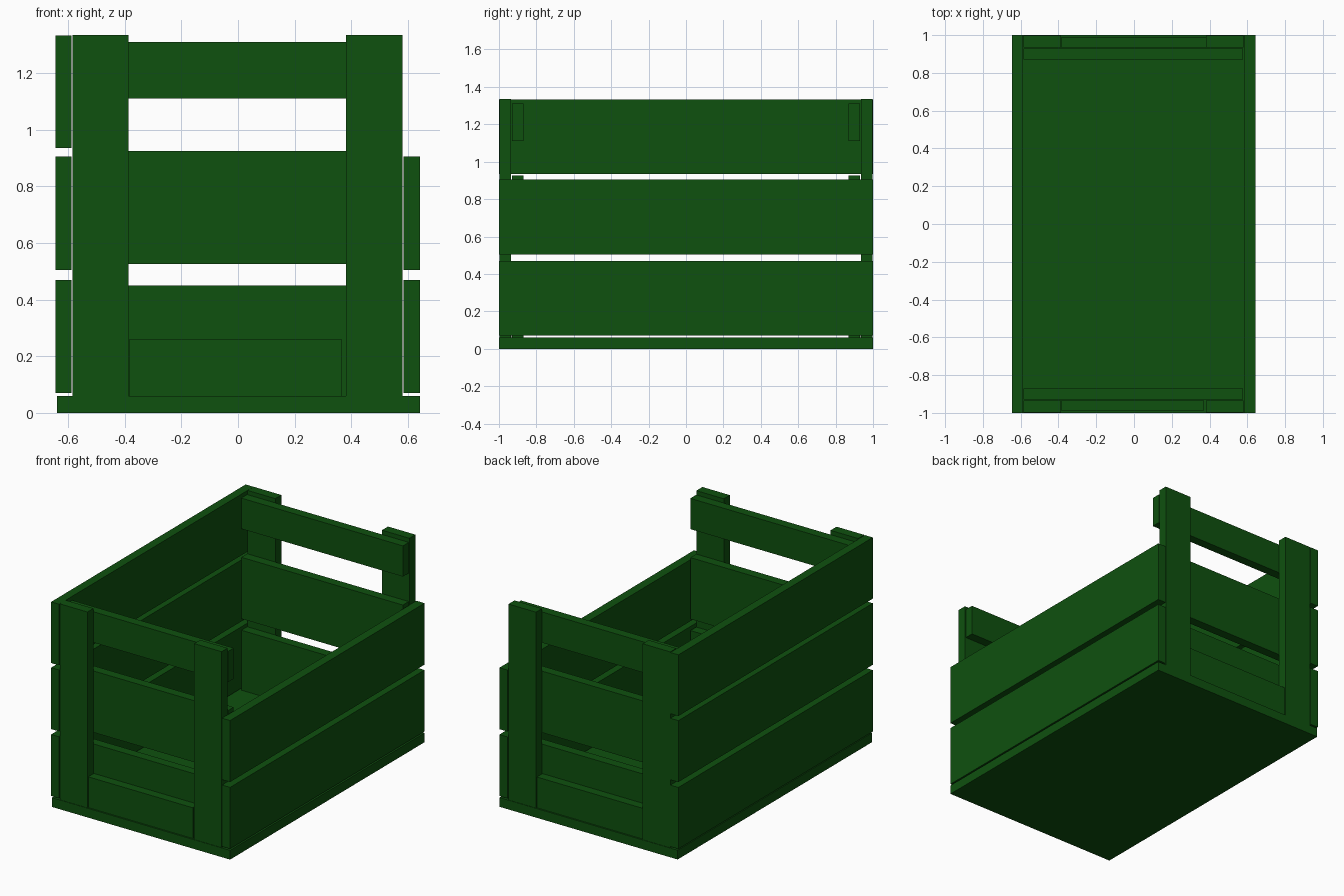
import bpy
import bmesh
from mathutils import Matrix, Vector

old = bpy.data.objects.get("Cube")
if old:
    bpy.data.objects.remove(old, do_unlink=True)

# Single painted-wood colour
GREEN = (0.0045, 0.082, 0.0045, 1.0)
paint = bpy.data.materials.new("dark_green_paint")
paint.use_nodes = True
paint.diffuse_color = GREEN
bsdf = next(n for n in paint.node_tree.nodes if n.type == "BSDF_PRINCIPLED")
bsdf.inputs["Base Color"].default_value = GREEN


def board(name, x, y, z):
    """Rectangular board spanning the given (low, high) ranges."""
    low, high = (Vector(corner) for corner in zip(x, y, z))
    bm = bmesh.new()
    bmesh.ops.create_cube(bm, size=1)
    bmesh.ops.transform(bm, verts=bm.verts,
                        matrix=Matrix.Diagonal((high - low).to_4d()))
    mesh = bpy.data.meshes.new(name)
    bm.to_mesh(mesh)
    bm.free()
    mesh.materials.append(paint)
    obj = bpy.data.objects.new(name, mesh)
    obj.location = (low + high) / 2
    bpy.context.collection.objects.link(obj)
    return obj


# Floor
board("floor_board", (-0.64, 0.643), (-1, 1), (0, 0.06))

# Side planks: three on the right, two on the open left side
levels = {"lower": (0.07, 0.47), "middle": (0.505, 0.905), "upper": (0.935, 1.333)}
for level, z in levels.items():
    board(f"right_{level}_plank", (-0.645, -0.588), (-1, 1), z)
    if level != "upper":
        board(f"left_{level}_plank", (0.585, 0.643), (-1, 1), z)

# Matching ends: posts outside, rails inside, kick board between the posts
rails = {"lower": (0.06, 0.45), "middle": (0.525, 0.925), "top": (1.11, 1.31)}
for end, side in (("front", -1), ("back", 1)):
    def depth(inner, outer):
        return sorted((side * inner, side * outer))

    board(f"{end}_right_post", (-0.585, -0.386), depth(0.935, 0.997), (0.06, 1.335))
    board(f"{end}_left_post", (0.382, 0.58), depth(0.935, 0.997), (0.06, 1.335))
    for level, z in rails.items():
        board(f"{end}_{level}_rail", (-0.585, 0.578), depth(0.87, 0.93), z)
    kick_end = 0.368 if end == "front" else 0.38
    board(f"{end}_kick_board", (-0.385, kick_end), depth(0.932, 0.99), (0.06, 0.26))
